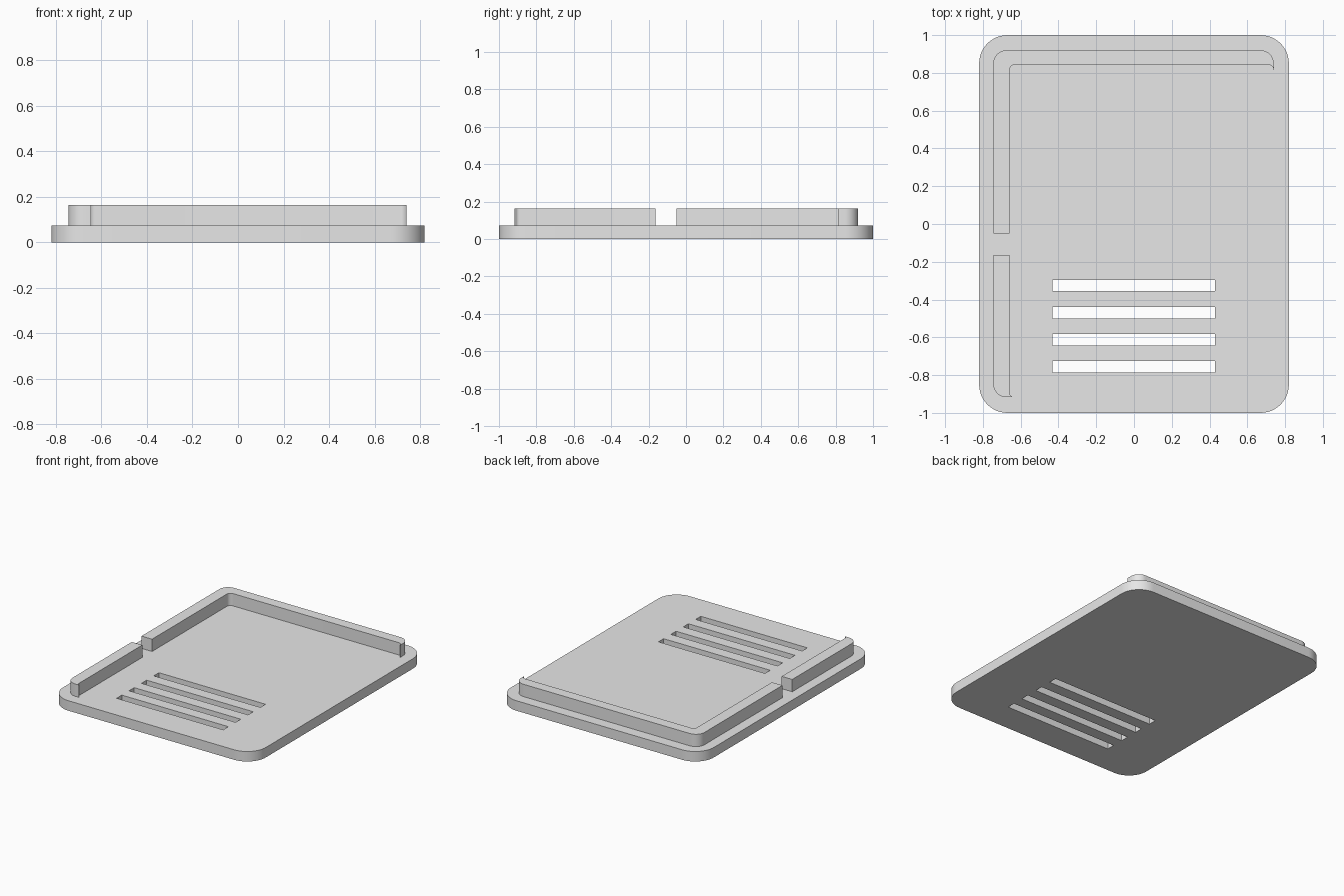
import bpy
import bmesh
from math import cos, sin, radians

old = bpy.data.objects.get("Cube")
if old:
    bpy.data.objects.remove(old, do_unlink=True)

grey = bpy.data.materials.new("light grey")
grey.use_nodes = True
grey.diffuse_color = (0.8, 0.8, 0.8, 1)
grey.node_tree.nodes["Principled BSDF"].inputs["Base Color"].default_value = (0.8, 0.8, 0.8, 1)


def arc(cx, cy, r, start, end, steps=12):
    angles = [radians(start + (end - start) * i / steps) for i in range(steps + 1)]
    return [(cx + r * cos(a), cy + r * sin(a)) for a in angles]


def rectangle(x0, x1, y0, y1):
    return [(x0, y0), (x1, y0), (x1, y1), (x0, y1)]


def extruded(name, loops, bottom, top):
    """Fill the first loop, leave the others as holes, and extrude upward."""
    curve = bpy.data.curves.new(name, "CURVE")
    curve.dimensions = "2D"
    curve.fill_mode = "BOTH"
    curve.extrude = (top - bottom) / 2
    for loop in loops:
        spline = curve.splines.new("POLY")
        spline.points.add(len(loop) - 1)
        for point, (x, y) in zip(spline.points, loop):
            point.co = (x, y, 0, 1)
        spline.use_cyclic_u = True
    helper = bpy.data.objects.new(name + " outline", curve)
    bpy.context.collection.objects.link(helper)
    bpy.context.view_layer.update()
    evaluated = helper.evaluated_get(bpy.context.evaluated_depsgraph_get())
    mesh = bpy.data.meshes.new_from_object(evaluated)
    bpy.data.objects.remove(helper, do_unlink=True)

    # Weld the caps to the walls
    bm = bmesh.new()
    bm.from_mesh(mesh)
    bmesh.ops.remove_doubles(bm, verts=bm.verts, dist=0.0001)
    bmesh.ops.translate(bm, verts=bm.verts, vec=(0, 0, (bottom + top) / 2))
    bmesh.ops.recalc_face_normals(bm, faces=bm.faces)
    bm.to_mesh(mesh)
    bm.free()
    mesh.materials.clear()
    mesh.materials.append(grey)
    obj = bpy.data.objects.new(name, mesh)
    bpy.context.collection.objects.link(obj)
    bpy.ops.object.select_all(action="DESELECT")
    obj.select_set(True)
    bpy.context.view_layer.objects.active = obj
    bpy.ops.object.shade_smooth_by_angle(angle=radians(30))
    return obj


# Rounded base plate with four vent slots
W, L, R, PLATE, RIM = 0.82, 1.0, 0.15, 0.073, 0.163
outline = (arc(W - R, L - R, R, 0, 90) + arc(R - W, L - R, R, 90, 180)
           + arc(R - W, R - L, R, 180, 270) + arc(W - R, R - L, R, 270, 360))
slots = []
for i in range(4):
    y = -0.326 - 0.143 * i
    slots.append(rectangle(-0.432, 0.43, y - 0.03, y + 0.03))
extruded("base_plate", [outline] + slots, 0, PLATE)

# Rim along the back and the rear part of the right side
back_rim = ([(-0.66, -0.05)] + arc(-0.63, 0.813, 0.03, 180, 90)
            + arc(0.71, 0.813, 0.03, 90, 0) + arc(0.67, 0.85, 0.07, 0, 90)
            + arc(-0.675, 0.85, 0.07, 90, 180) + [(-0.745, -0.05)])
extruded("back_rim", [back_rim], PLATE, RIM)

# Short rim on the front part of the right side, past the gap
side_rim = ([(-0.745, -0.163)] + arc(-0.675, -0.847, 0.07, 180, 270)
            + [(-0.645, -0.917)] + arc(-0.635, -0.89, 0.025, 240, 180, 6)
            + [(-0.66, -0.163)])
extruded("side_rim", [side_rim], PLATE, RIM)
